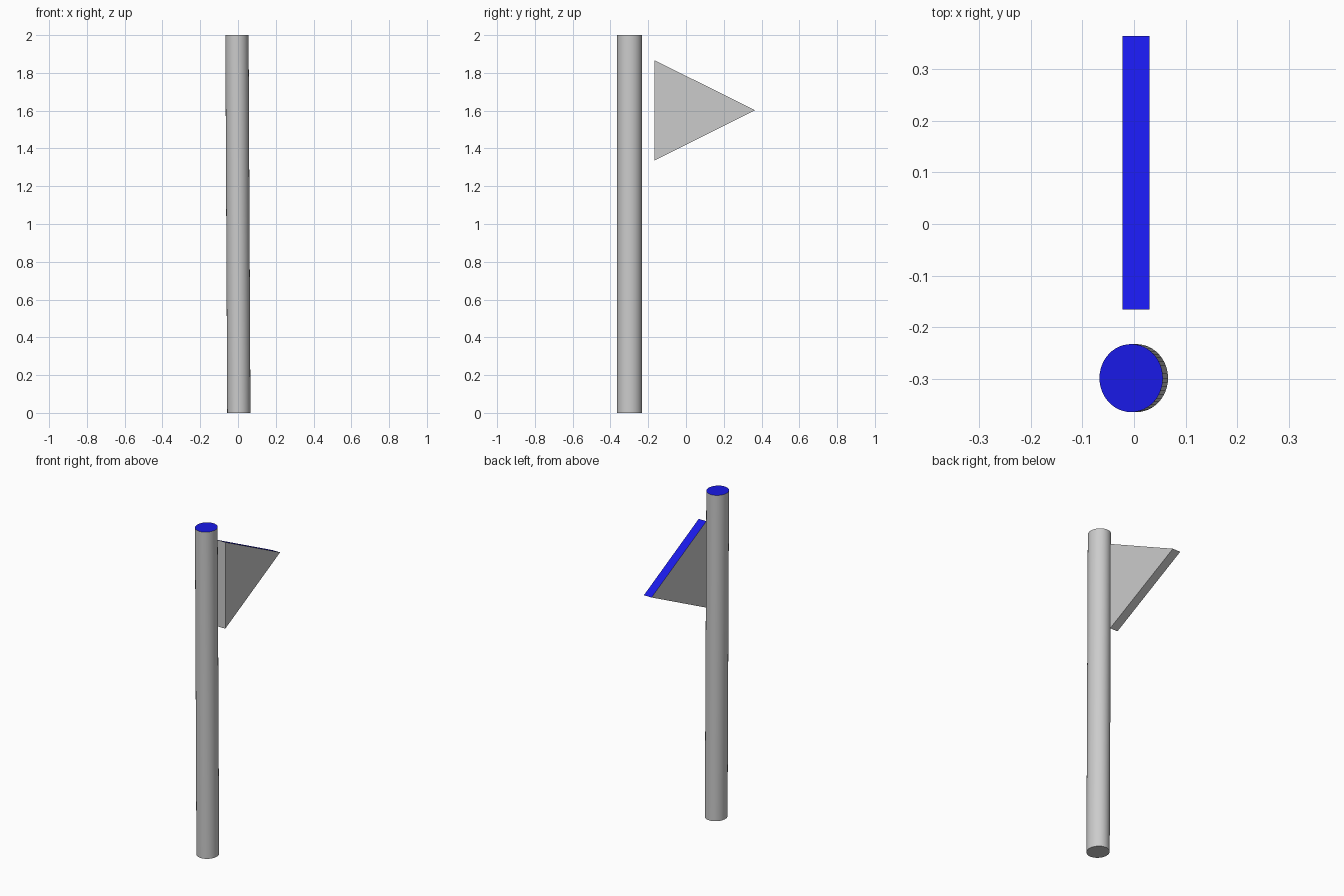
import bpy
import bmesh
import math

if "Cube" in bpy.data.objects:
    bpy.data.objects.remove(bpy.data.objects["Cube"])

blue = bpy.data.materials.new("blue")
blue.diffuse_color = (0.01, 0.01, 0.8, 1)
blue.use_nodes = True
blue.node_tree.nodes["Principled BSDF"].inputs["Base Color"].default_value = blue.diffuse_color
grey = bpy.data.materials.new("grey")
grey.diffuse_color = (0.8, 0.8, 0.8, 1)
grey.use_nodes = True
grey.node_tree.nodes["Principled BSDF"].inputs["Base Color"].default_value = grey.diffuse_color


def prism(name, start, end):
    """Closed solid between two matching outlines; upward faces are blue."""
    bm = bmesh.new()
    a = [bm.verts.new(p) for p in start]
    b = [bm.verts.new(p) for p in end]
    bm.faces.new(a)
    bm.faces.new(b)
    n = len(a)
    for i in range(n):
        j = (i + 1) % n
        bm.faces.new((a[i], a[j], b[j], b[i]))
    bmesh.ops.recalc_face_normals(bm, faces=bm.faces)
    bm.normal_update()
    for f in bm.faces:
        f.material_index = 1 if f.normal.z > 0.3 else 0
    mesh = bpy.data.meshes.new(name)
    bm.to_mesh(mesh)
    bm.free()
    mesh.materials.append(grey)
    mesh.materials.append(blue)
    obj = bpy.data.objects.new(name, mesh)
    bpy.context.collection.objects.link(obj)
    return obj


def ring(cx, z, sides=48):
    angles = [2 * math.pi * i / sides for i in range(sides)]
    return [(cx + 0.0615 * math.cos(t), -0.299 + 0.066 * math.sin(t), z)
            for t in angles]


# Pole, leaning slightly towards -x
pole = prism("pole", ring(0.0045, 0), ring(-0.0055, 2))
bpy.context.view_layer.objects.active = pole
pole.select_set(True)
bpy.ops.object.shade_smooth_by_angle(angle=math.radians(30))

# Triangular pennant, set just off the pole
outline = [(-0.166, 1.337), (0.365, 1.602), (-0.166, 1.867)]
prism("pennant", [(-0.022, y, z) for y, z in outline],
      [(0.03, y, z) for y, z in outline])
